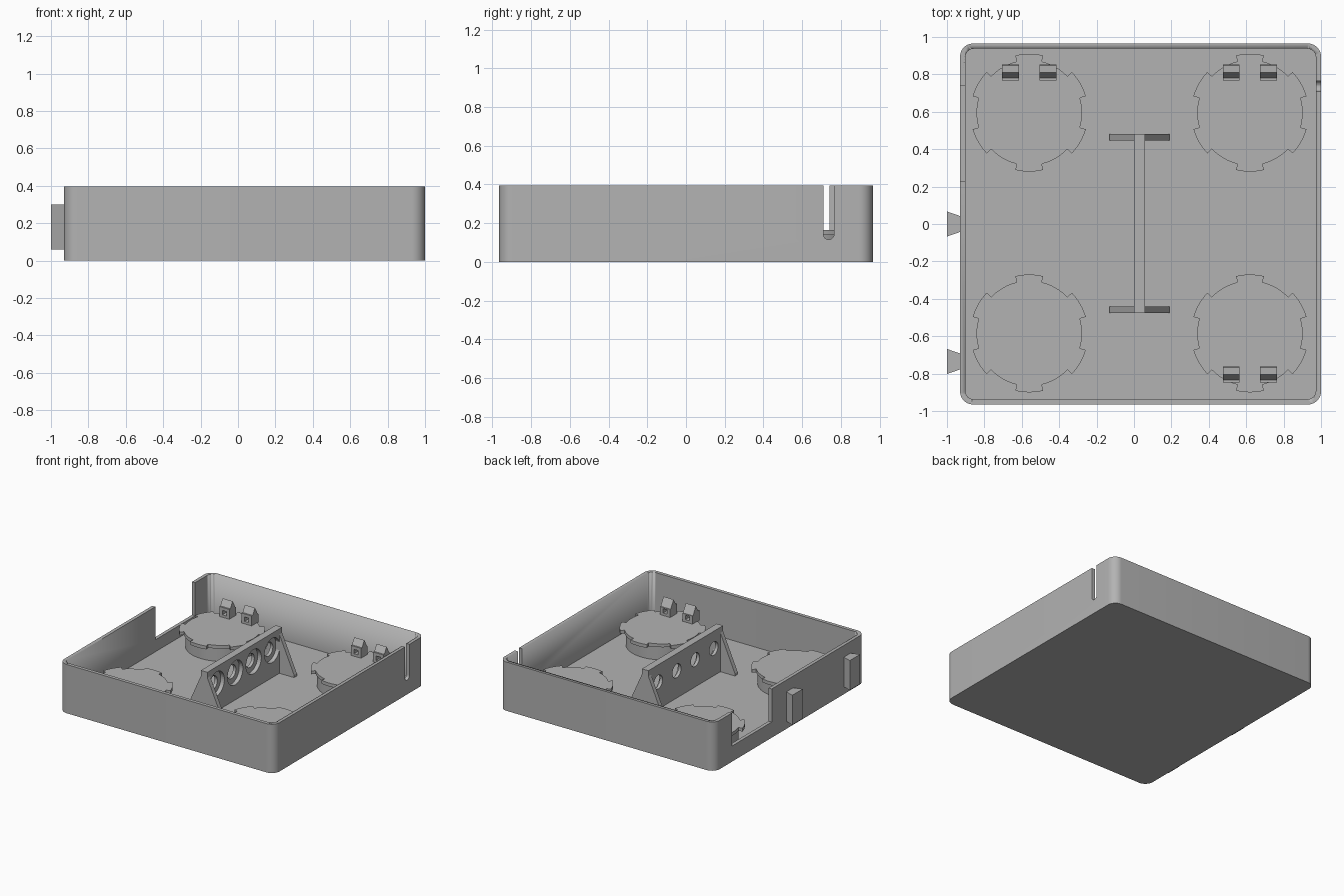
import bpy, bmesh, math
from mathutils import Vector

cube = bpy.data.objects.get("Cube")
if cube:
    bpy.data.objects.remove(cube, do_unlink=True)

grey = bpy.data.materials.new("plain_grey")
grey.use_nodes = True
COLOUR = (0.45, 0.45, 0.45, 1)
grey.diffuse_color = COLOUR
grey.node_tree.nodes["Principled BSDF"].inputs["Base Color"].default_value = COLOUR


def prism(name, outline, axis, low, high):
    """Extrude a 2D outline along an axis; the outline uses the other two axes in order."""
    def place(p, h):
        co = list(p)
        co.insert("xyz".index(axis), h)
        return Vector(co)
    bm = bmesh.new()
    face = bm.faces.new([bm.verts.new(place(p, low)) for p in outline])
    ext = bmesh.ops.extrude_face_region(bm, geom=[face])
    shift = place((0, 0), high - low)
    bmesh.ops.translate(bm, vec=shift, verts=[g for g in ext["geom"] if isinstance(g, bmesh.types.BMVert)])
    bmesh.ops.recalc_face_normals(bm, faces=bm.faces)
    mesh = bpy.data.meshes.new(name)
    bm.to_mesh(mesh)
    bm.free()
    mesh.materials.append(grey)
    obj = bpy.data.objects.new(name, mesh)
    bpy.context.collection.objects.link(obj)
    return obj


def cut(obj, *cutters):
    for cutter in cutters:
        mod = obj.modifiers.new("cut", "BOOLEAN")
        mod.operation, mod.solver, mod.object = "DIFFERENCE", "EXACT", cutter
        cutter.hide_render = True
        cutter.hide_viewport = True
        cutter.display_type = "WIRE"
        cutter.hide_set(True)


def smooth(obj):
    bpy.ops.object.select_all(action="DESELECT")
    obj.select_set(True)
    bpy.context.view_layer.objects.active = obj
    bpy.ops.object.shade_smooth_by_angle(angle=math.radians(30))


def arc(cx, cy, r, start, end, steps):
    angles = [math.radians(start + (end - start) * i / steps) for i in range(steps + 1)]
    return [(cx + r * math.cos(a), cy + r * math.sin(a)) for a in angles]


def circle(cx, cy, r, sides=40):
    return arc(cx, cy, r, 0, 360, sides)[:-1]


def rect(x0, x1, y0, y1):
    return [(x0, y0), (x1, y0), (x1, y1), (x0, y1)]


def rounded(x0, x1, y0, y1, r):
    corners = [(x1 - r, y1 - r), (x0 + r, y1 - r), (x0 + r, y0 + r), (x1 - r, y0 + r)]
    return [p for i, (x, y) in enumerate(corners) for p in arc(x, y, r, 90 * i, 90 * i + 90, 10)]


FLOOR, TOP, WALL = 0.03, 0.395, 0.028
X0, X1, Y = -0.93, 1.0, 0.965

# Open tray with a wide side notch and a narrow round-ended slot
tray = prism("tray", rounded(X0, X1, -Y, Y, 0.07), "z", 0, TOP)
smooth(tray)
cavity = prism("cavity_cutter", rounded(X0 + WALL, X1 - WALL, WALL - Y, Y - WALL, 0.045), "z", FLOOR, 0.6)
smooth(cavity)
notch = prism("notch_cutter", rect(0.23, 0.74, 0.127, 0.6), "x", X0 - 0.1, X0 + 0.1)
slot_outline = arc(0.737, 0.143, 0.028, 180, 360, 12) + [(0.765, 0.6), (0.709, 0.6)]
slot = prism("slot_cutter", slot_outline, "x", X1 - 0.1, X1 + 0.1)
cut(tray, cavity, notch, slot)

# Dovetail rails on the outside of the side wall
for i, y in enumerate((0.0, -0.735)):
    prism(f"dovetail_rail_{i}", [(-1, y - 0.067), (X0 + 0.01, y - 0.039), (X0 + 0.01, y + 0.039), (-1, y + 0.067)],
          "z", 0.06, 0.3)

# Round holders: a drum under a cap with six wide teeth
CAP = 0.165
for x, side in ((-0.56, "right"), (0.62, "left")):
    for y, end in ((0.595, "back"), (-0.585, "front")):
        outline = []
        for a in range(30, 390, 60):
            outline += arc(x, y, 0.315, a - 13.7, a + 13.7, 6)
            outline += arc(x, y, 0.282, a + 13.7, a + 46.3, 6)
        smooth(prism(f"{end}_{side}_drum", circle(x, y, 0.27, 48), "z", FLOOR - 0.01, CAP - 0.02))
        smooth(prism(f"{end}_{side}_cap", outline, "z", CAP - 0.027, CAP))

# Clips on the caps, each with a ridge and a small square hole
for x, y in ((-0.56, 0.81), (0.62, 0.81), (0.62, -0.805)):
    for dx in (-0.1, 0.1):
        cx = x + dx
        profile = [(-0.043, CAP - 0.005), (-0.043, 0.245), (-0.03, 0.245), (0, 0.295),
                   (0.037, 0.23), (0.043, 0.23), (0.043, CAP - 0.005)]
        clip = prism("clip", [(y + p, z) for p, z in profile], "x", cx - 0.045, cx + 0.045)
        cut(clip, prism("clip_hole_cutter", rect(cx - 0.018, cx + 0.018, 0.185, 0.22), "y", y - 0.1, y + 0.1))

# Central divider with four counterbored holes
divider = prism("divider", rect(0, 0.058, -0.475, 0.482), "z", FLOOR - 0.01, 0.39)
for y in (-0.355, -0.118, 0.118, 0.355):
    hole = prism("hole_cutter", circle(y, 0.25, 0.055), "x", -0.1, 0.2)
    bore = prism("bore_cutter", circle(y, 0.25, 0.098), "x", 0.025, 0.2)
    cut(divider, hole, bore)

# Triangular braces at both ends of the divider
for name, y in (("front_brace", -0.475), ("back_brace", 0.447)):
    outline = [(-0.13, FLOOR - 0.01), (0.19, FLOOR - 0.01), (0.19, 0.05), (0.058, 0.345), (0, 0.345), (-0.13, 0.05)]
    prism(name, outline, "y", y, y + 0.035)
